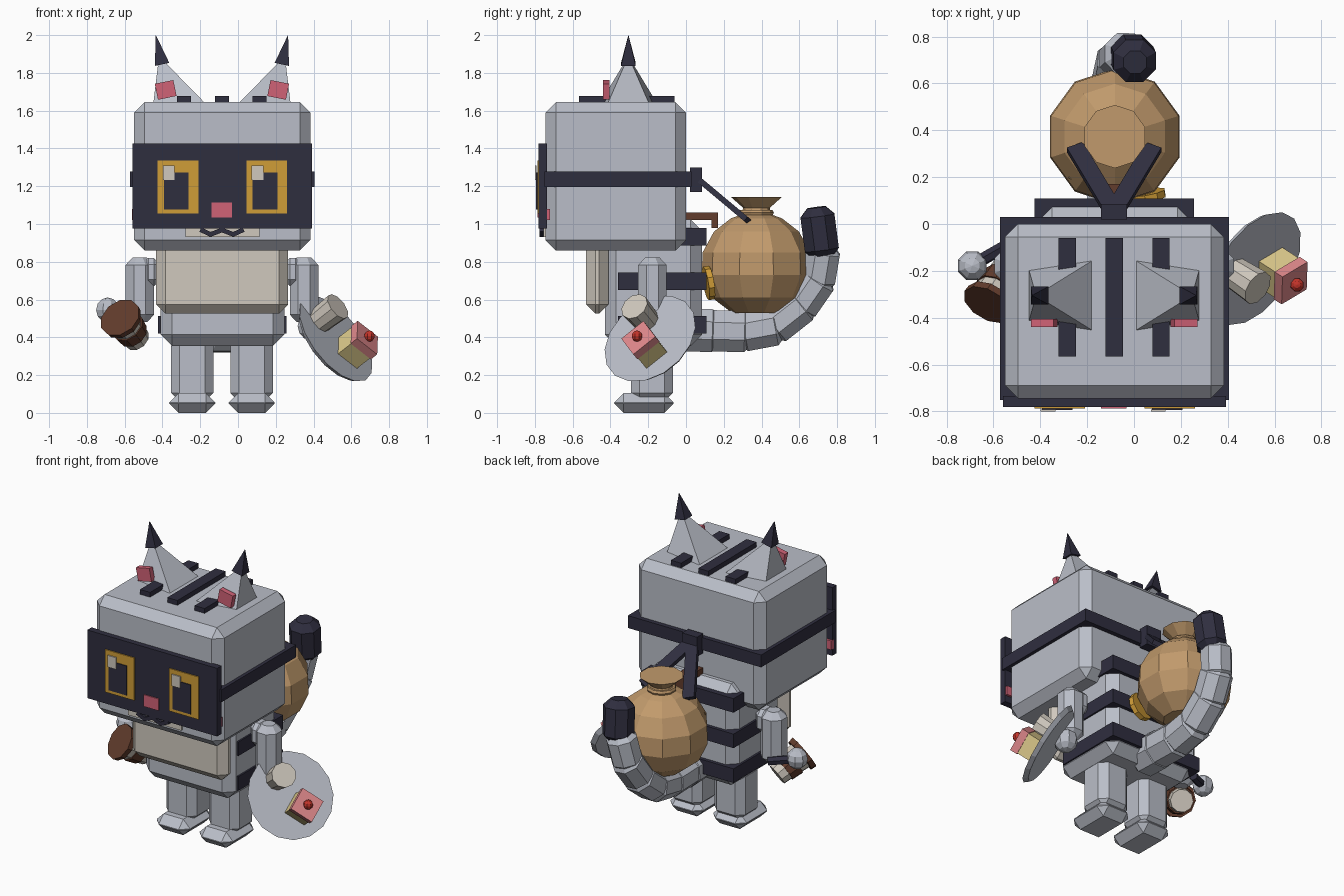
import bpy, bmesh, math
from mathutils import Matrix, Vector

if "Cube" in bpy.data.objects:
    bpy.data.objects.remove(bpy.data.objects["Cube"])

CX = -0.085  # symmetry plane of the figure


def material(name, r, g, b):
    m = bpy.data.materials.new(name)
    lin = [((c / 255 + 0.055) / 1.055) ** 2.4 for c in (r, g, b)]
    m.diffuse_color = (*lin, 1)
    m.use_nodes = True
    m.node_tree.nodes["Principled BSDF"].inputs["Base Color"].default_value = m.diffuse_color
    return m


GREY = material("grey fur", 186, 190, 200)
DARK = material("dark navy", 47, 46, 63)
TAN = material("sack tan", 193, 154, 108)
CREAM = material("cream", 208, 201, 190)
GOLD = material("gold", 208, 157, 55)
PINK = material("pink", 208, 98, 118)
ICING = material("icing pink", 224, 137, 140)
RED = material("cherry red", 196, 52, 42)
BROWN = material("coffee brown", 98, 60, 44)
SPONGE = material("sponge yellow", 224, 205, 142)


def finish(name, bm, mat, matrix=None):
    bmesh.ops.recalc_face_normals(bm, faces=bm.faces)
    me = bpy.data.meshes.new(name)
    bm.to_mesh(me)
    bm.free()
    me.materials.append(mat)
    ob = bpy.data.objects.new(name, me)
    bpy.context.collection.objects.link(ob)
    if matrix:
        ob.matrix_world = matrix
    return ob


def box(name, lo, hi, mat, bevel=0.0, matrix=None):
    lo, hi = Vector(lo), Vector(hi)
    bm = bmesh.new()
    bmesh.ops.create_cube(bm, size=1)
    for v in bm.verts:
        v.co = (lo + hi) / 2 + v.co * (hi - lo)
    if bevel:
        bmesh.ops.bevel(bm, geom=bm.edges[:], offset=bevel, segments=1, affect='EDGES')
    return finish(name, bm, mat, matrix)


def aim(a, b, ref=(1, 0, 0)):
    """Frame at a with z towards b and x close to ref."""
    a, z = Vector(a), (Vector(b) - Vector(a)).normalized()
    ref = Vector(ref)
    x = (ref - z * ref.dot(z)).normalized()
    rot = Matrix((x, z.cross(x), z)).transposed().to_4x4()
    return Matrix.Translation(a) @ rot


def lathe(name, profile, sides, mat, matrix):
    """Turn (radius, height) points around z; radius 0 makes a pole."""
    bm = bmesh.new()
    rings = []
    for r, z in profile:
        angles = [2 * math.pi * (i + 0.5) / sides for i in range(sides)]
        rings.append([bm.verts.new((0, 0, z))] * sides if r == 0 else
                     [bm.verts.new((r * math.cos(t), r * math.sin(t), z)) for t in angles])
    for p, q in zip(rings, rings[1:]):
        for i in range(sides):
            j = (i + 1) % sides
            bm.faces.new(list(dict.fromkeys((p[i], p[j], q[j], q[i]))))
    for ring in (rings[0], rings[-1]):
        if ring[0] is not ring[1]:
            bm.faces.new(ring)
    return finish(name, bm, mat, matrix)


def rod(name, a, b, r, mat, sides=8, bevel=0.0, r2=None):
    n = (Vector(b) - Vector(a)).length
    r2 = r2 or r
    prof = [(r, 0), (r2, n)]
    if bevel:
        prof = [(r - bevel, 0), (r, bevel), (r2, n - bevel), (r2 - bevel, n)]
    return lathe(name, prof, sides, mat, aim(a, b))


def ball(name, c, r, mat, sides=8, rings=6):
    prof = [(0 if i in (0, rings) else r * math.sin(math.pi * i / rings),
             -r * math.cos(math.pi * i / rings)) for i in range(rings + 1)]
    return lathe(name, prof, sides, mat, Matrix.Translation(c))


# Head with mask and strap
box("head", (-0.55, -0.744, 0.86), (0.383, 0, 1.645), GREY, 0.055)
box("mask", (-0.558, -0.78, 0.976), (0.393, -0.735, 1.427), DARK)
box("mask_strap", (-0.572, -0.75, 1.195), (0.405, 0.03, 1.277), DARK)
box("strap_knot", (-0.14, 0.02, 1.17), (-0.03, 0.085, 1.3), DARK)
for s in (-1, 1):
    frame = aim((CX, 0.05, 1.25), (CX + s * 0.165, 0.325, 1.02))
    box("strap_end", (-0.038, -0.015, 0), (0.038, 0.015, 0.4), DARK, 0, frame)

# Face
for x in (-0.425, 0.045):
    box("eye", (x, -0.787, 1.055), (x + 0.215, -0.779, 1.337), GOLD)
    box("pupil", (x + 0.032, -0.793, 1.077), (x + 0.163, -0.786, 1.272), DARK)
    box("eye_glint", (x + 0.027, -0.8, 1.233), (x + 0.09, -0.792, 1.31), CREAM)
box("nose", (-0.14, -0.787, 1.035), (-0.032, -0.775, 1.113), PINK)
box("muzzle", (-0.277, -0.755, 0.93), (0.113, -0.735, 1.1), CREAM)
mouth = [(-0.195, 0.968), (-0.145, 0.945), (CX, 0.968), (-0.025, 0.945), (0.025, 0.968)]
for (x1, z1), (x2, z2) in zip(mouth, mouth[1:]):
    n = math.hypot(x2 - x1, z2 - z1)
    box("mouth", (-0.012, -0.012, -0.005), (0.012, 0.012, n + 0.005), DARK, 0,
        aim((x1, -0.763, z1), (x2, -0.763, z2), (0, 1, 0)))

# Ears, cheeks and head stripes, mirrored
box("crown_stripe", (-0.122, -0.566, 1.63), (-0.048, -0.06, 1.677), DARK)
for s in (-1, 1):
    ear = aim((CX + s * 0.235, -0.305, 1.6), (CX + s * 0.33, -0.305, 1.88))
    lathe("ear", [(0.207, 0), (0, 0.305)], 4, GREY, ear)
    lathe("ear_tip", [(0.055, 0), (0, 0.16)], 4, DARK,
          aim((CX + s * 0.317, -0.305, 1.845), (CX + s * 0.35, -0.305, 2.0)))
    box("inner_ear", (-0.05, -0.02, -0.043), (0.05, 0.015, 0.043), PINK, 0,
        Matrix.Translation((CX + s * 0.298, -0.42, 1.71)) @ Matrix.Rotation(s * 0.2, 4, 'Y'))
    x = CX + s * 0.2
    box("side_stripe", (x - 0.037, -0.566, 1.63), (x + 0.037, -0.06, 1.677), DARK)
    x = CX + s * 0.455
    box("cheek", (x - 0.02, -0.748, 1.02), (x + 0.02, -0.72, 1.08), PINK)

# Torso with belly and back stripes
box("torso", (-0.41, -0.43, 0.355), (0.245, 0.085, 1.025), GREY, 0.06)
box("belly", (-0.435, -0.53, 0.525), (0.266, -0.41, 0.96), CREAM, 0.05)
for z in (0.42, 0.65, 0.885):
    box("back_stripe", (-0.424, -0.36, z), (0.256, 0.108, z + 0.093), DARK)

# Legs, feet and arms
for s in (-1, 1):
    x = CX + s * 0.157
    box("leg", (x - 0.112, -0.29, 0.06), (x + 0.112, -0.07, 0.4), GREY, 0.045)
    box("foot", (x - 0.122, -0.38, 0), (x + 0.122, -0.065, 0.105), GREY, 0.05)
    x = CX + s * 0.435
    rod("arm", (x, -0.178, 0.48), (x, -0.178, 0.822), 0.082, GREY, 8, 0.04)
    x = CX + s * 0.375
    box("shoulder", (x - 0.05, -0.245, 0.67), (x + 0.05, -0.11, 0.82), GREY, 0.035)
ball("right_hand", (0.385, -0.18, 0.46), 0.075, GREY)

# Left paw, stick and takeaway cup
ball("left_hand", (-0.69, -0.178, 0.545), 0.066, GREY)
rod("stick", (-0.68, -0.17, 0.54), (-0.54, -0.09, 0.52), 0.028, DARK, 6)
cup_base, cup_top = Vector((-0.535, -0.19, 0.39)), Vector((-0.625, -0.345, 0.505))
layers = [(0, 0.25, CREAM, 0), (0.25, 0.6, BROWN, 0.008), (0.6, 0.84, CREAM, 0), (0.84, 1, BROWN, 0.02)]
for t1, t2, mat, extra in layers:
    rod("cup_layer", cup_base.lerp(cup_top, t1), cup_base.lerp(cup_top, t2),
        0.07 + 0.025 * t1 + extra, mat, 10, 0, 0.07 + 0.025 * t2 + extra)

# Plate with mug and cake, all sharing one tilted frame
normal = Vector((0.7, -0.46, 0.545)).normalized()
centre = Vector((0.51, -0.185, 0.387))
plate = aim(centre, centre + normal, (0.13, 0.08, -0.105))
lathe("plate", [(0.25, -0.015), (0.272, 0.012)], 16, GREY, plate)


def on_plate(world):
    p = plate.inverted() @ Vector(world)
    return p.x, p.y


mx, my = on_plate((0.485, -0.245, 0.53))
lathe("mug", [(0.07, 0.01), (0.078, 0.15)], 10, CREAM, plate @ Matrix.Translation((mx, my, 0)))
cx, cy = on_plate((0.636, -0.22, 0.36))
h = 0.07
box("cake_sponge", (cx - h, cy - h, 0.01), (cx + h, cy + h, 0.115), SPONGE, 0, plate)
h = 0.075
box("cake_icing", (cx - h, cy - h, 0.112), (cx + h, cy + h, 0.16), ICING, 0, plate)
ball("cherry", plate @ Vector((cx, cy, 0.175)), 0.03, RED)

# Tail of faceted links with a dark end
path = [(CX, 0.0, 0.44), (CX, 0.14, 0.435), (CX, 0.31, 0.43), (CX, 0.47, 0.46),
        (-0.08, 0.61, 0.57), (-0.06, 0.70, 0.7), (-0.035, 0.725, 0.85)]
for i, (a, b) in enumerate(zip(path, path[1:])):
    a, b = Vector(a), Vector(b)
    ext = (b - a).normalized() * 0.03
    rod("tail_link", a - ext, b + ext, 0.123 - 0.005 * i, GREY, 8, 0.03)
rod("tail_end", (-0.01, 0.725, 0.82), (0.005, 0.69, 1.088), 0.098, DARK, 8, 0.045)

# Sack with open neck, patch, coin and handle
sack = [(0.13, 0.53), (0.235, 0.61), (0.29, 0.73), (0.285, 0.85), (0.225, 0.96),
        (0.135, 1.03), (0.08, 1.05), (0.07, 1.085), (0.135, 1.143)]
lathe("sack", sack, 10, TAN, Matrix.Translation((CX + 0.003, 0.373, 0)))
lathe("sack_tie", [(0.085, 1.045), (0.092, 1.06), (0.085, 1.075)], 10, TAN,
      Matrix.Translation((CX + 0.003, 0.373, 0)))
box("sack_patch", (-0.06, -0.06, -0.01), (0.06, 0.06, 0.015), TAN, 0,
    aim((-0.22, 0.17, 0.82), (-0.32, 0.0, 0.85)))
rod("coin", (0.045, 0.135, 0.69), (0.05, 0.105, 0.685), 0.09, GOLD, 10)
box("handle_bar", (-0.125, 0.0, 1.02), (-0.042, 0.17, 1.062), BROWN)
box("handle_hook", (-0.125, 0.135, 0.978), (-0.042, 0.17, 1.03), BROWN)
